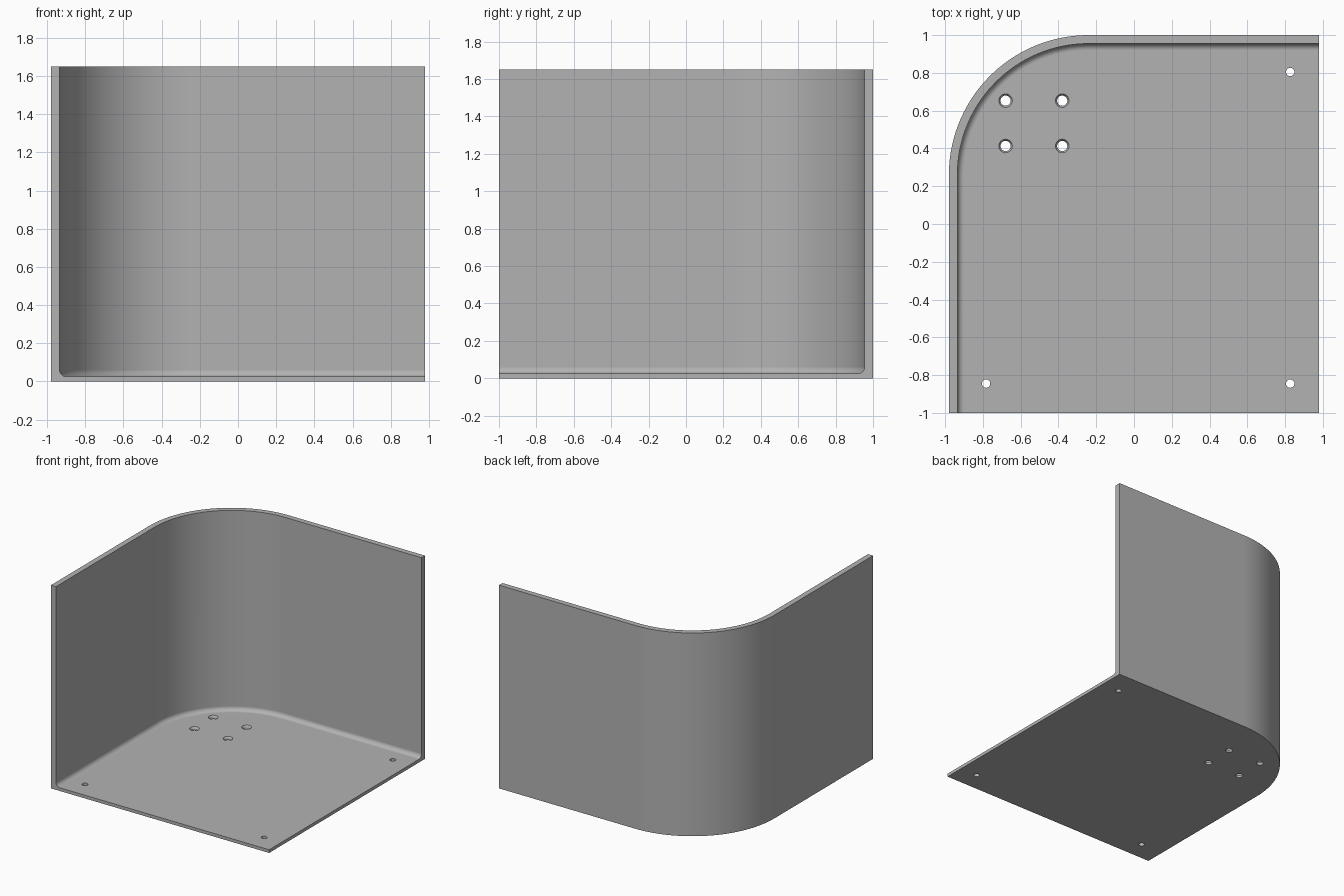
import bpy, bmesh
from math import sin, cos, pi, radians

cube = bpy.data.objects.get("Cube")
if cube:
    bpy.data.objects.remove(cube)

W, D, H = 0.98, 1.0, 1.65        # half width, half depth, height
WALL, FLOOR = 0.045, 0.026       # thicknesses
CORNER, FILLET = 0.74, 0.035     # rounded corner and inner fillet radii
ARC, BEND = 40, 8                # segments

grey = bpy.data.materials.new("plain grey")
grey.use_nodes = True
grey.diffuse_color = (0.45, 0.45, 0.45, 1)
grey.node_tree.nodes["Principled BSDF"].inputs["Base Color"].default_value = grey.diffuse_color


def make_object(name, bm):
    bmesh.ops.recalc_face_normals(bm, faces=bm.faces)
    mesh = bpy.data.meshes.new(name)
    bm.to_mesh(mesh)
    bm.free()
    mesh.materials.append(grey)
    obj = bpy.data.objects.new(name, mesh)
    bpy.context.collection.objects.link(obj)
    return obj


# Wall section: inward offset and height, from outer foot to inner fillet
section = [(0, 0), (0, H), (WALL, H)]
for i in range(BEND + 1):
    a = i / BEND * pi / 2
    section.append((WALL + FILLET * (1 - cos(a)), FLOOR + FILLET * (1 - sin(a))))

# Plan path: position and inward direction along left side, corner, back
path = [(-W, -D, 1, 0)]
for i in range(ARC + 1):
    a = i / ARC * pi / 2
    path.append((-W + CORNER * (1 - cos(a)), D - CORNER * (1 - sin(a)), cos(a), -sin(a)))
path.append((W, D, 0, -1))

# Shell: swept wall joined to the floor
bm = bmesh.new()
rows = [[bm.verts.new((x + nx * d, y + ny * d, z)) for d, z in section] for x, y, nx, ny in path]
for a, b in zip(rows, rows[1:]):
    for j in range(len(section) - 1):
        bm.faces.new((a[j], a[j + 1], b[j + 1], b[j]))
low = bm.verts.new((W, -D, 0))
high = bm.verts.new((W, -D, FLOOR))
bm.faces.new([r[-1] for r in rows] + [high])
bm.faces.new([r[0] for r in rows] + [low])
for end in (rows[0], rows[-1]):
    bm.faces.new(end + [high, low])
shell = make_object("curved_wall_bracket", bm)


# Cutters: plain mounting holes and countersunk holes
def add_cutter(name, spots, r_low, r_high, z_low, z_high):
    bm = bmesh.new()
    for x, y in spots:
        cone = bmesh.ops.create_cone(bm, cap_ends=True, segments=32, radius1=r_low,
                                     radius2=r_high, depth=z_high - z_low)
        bmesh.ops.translate(bm, verts=cone["verts"], vec=(x, y, (z_low + z_high) / 2))
    cutter = make_object(name, bm)
    cutter.hide_render = True
    return cutter


sunk = [(x, y) for x in (-0.68, -0.38) for y in (0.413, 0.653)]
plain = [(0.827, 0.805), (0.827, -0.845), (-0.783, -0.845)]
cutters = [add_cutter("mounting_hole_cutter", plain, 0.022, 0.022, -0.05, 0.1),
           add_cutter("screw_hole_cutter", sunk, 0.027, 0.027, -0.05, 0.1),
           add_cutter("countersink_cutter", sunk, 0.027, 0.045, 0.012, 0.04)]

bpy.ops.object.select_all(action="DESELECT")
bpy.context.view_layer.objects.active = shell
shell.select_set(True)
for cutter in cutters:
    mod = shell.modifiers.new("holes", "BOOLEAN")
    mod.operation = "DIFFERENCE"
    mod.solver = "EXACT"
    mod.object = cutter
    bpy.ops.object.modifier_apply(modifier=mod.name)
    bpy.data.objects.remove(cutter)

# Smooth bends with crisp edges and flat panels
bpy.ops.object.shade_smooth_by_angle(angle=radians(30))
shell.modifiers.new("flat panels", "WEIGHTED_NORMAL").keep_sharp = True
